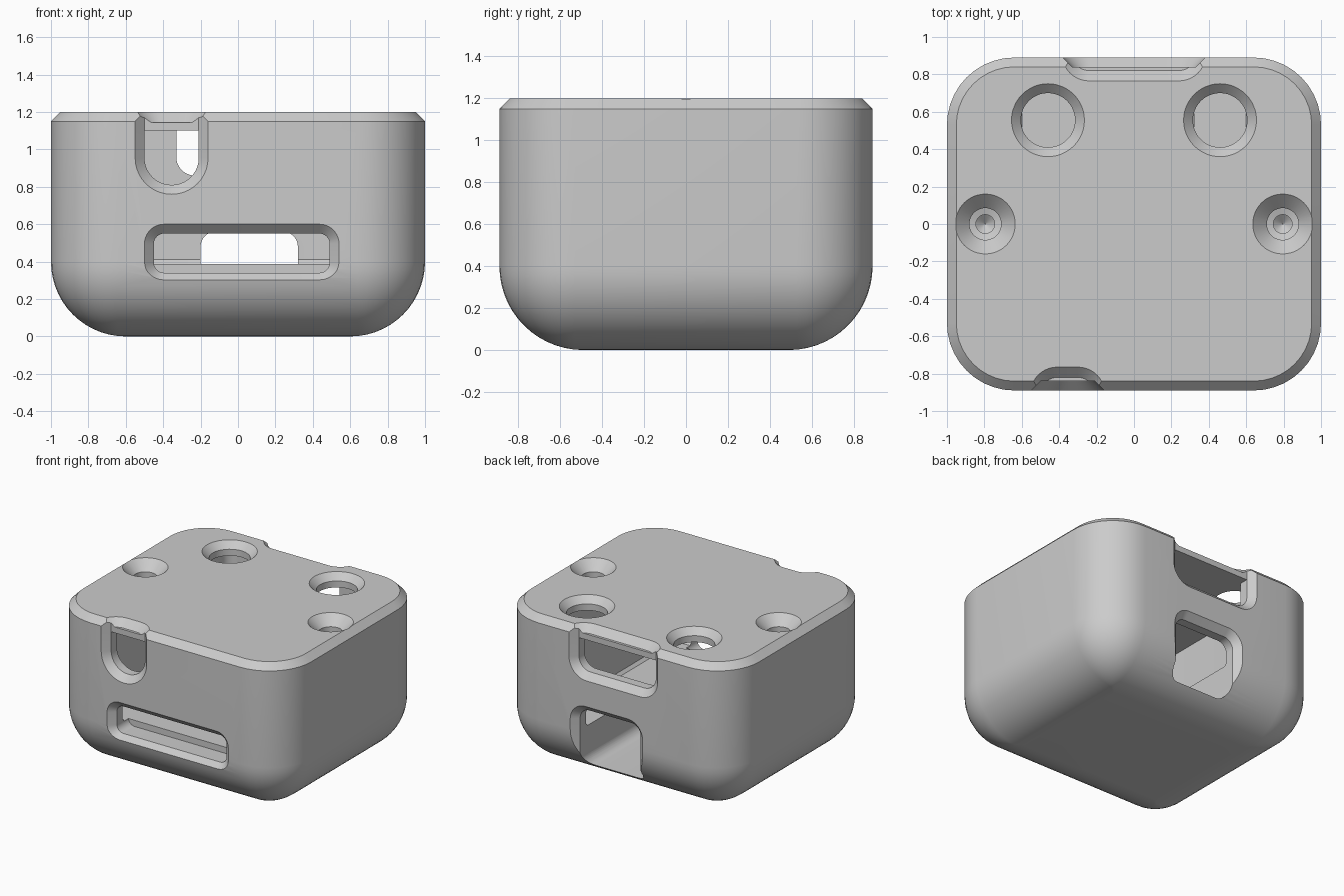
import bpy, bmesh
from math import sin, cos, pi, radians, sqrt

cube = bpy.data.objects.get("Cube")
if cube:
    bpy.data.objects.remove(cube, do_unlink=True)

W, D, H = 1.0, 0.89, 1.2        # half width, half depth, height
CORNER, FILLET, BEVEL = 0.36, 0.4, 0.05

gray = bpy.data.materials.new("light gray plastic")
gray.use_nodes = True
color = (0.6, 0.6, 0.6, 1)
gray.diffuse_color = color
gray.node_tree.nodes["Principled BSDF"].inputs["Base Color"].default_value = color


def rounded(u0, u1, v0, v1, r, grow=0.0, n=10):
    """Outline of a rounded rectangle, optionally grown outward."""
    u0, u1, v0, v1, r = u0 - grow, u1 + grow, v0 - grow, v1 + grow, r + grow
    pts = []
    for k, (cu, cv) in enumerate([(u1 - r, v1 - r), (u0 + r, v1 - r),
                                  (u0 + r, v0 + r), (u1 - r, v0 + r)]):
        for i in range(n + 1):
            a = (k + i / n) * pi / 2
            pts.append((cu + r * cos(a), cv + r * sin(a)))
    return pts


def circle(x, y, r, n=48):
    return [(x + r * cos(2 * pi * i / n), y + r * sin(2 * pi * i / n)) for i in range(n)]


def loft(name, sections, axis="z"):
    """Closed solid through outlines, each placed at a position on the axis."""
    bm = bmesh.new()
    rings = []
    for pos, pts in sections:
        rings.append([bm.verts.new((u, v, pos) if axis == "z" else (u, pos, v))
                      for u, v in pts])
    count = len(rings[0])
    for a, b in zip(rings, rings[1:]):
        for i in range(count):
            j = (i + 1) % count
            bm.faces.new((a[i], a[j], b[j], b[i]))
    bm.faces.new(rings[0])
    bm.faces.new(rings[-1])
    bmesh.ops.recalc_face_normals(bm, faces=bm.faces)
    mesh = bpy.data.meshes.new(name)
    bm.to_mesh(mesh)
    bm.free()
    obj = bpy.data.objects.new(name, mesh)
    bpy.context.collection.objects.link(obj)
    return obj


def cut(obj, cutter):
    """Subtract a cutter and throw it away."""
    bpy.context.view_layer.objects.active = obj
    mod = obj.modifiers.new("cut", "BOOLEAN")
    mod.operation, mod.solver, mod.object = "DIFFERENCE", "EXACT", cutter
    bpy.ops.object.modifier_apply(modifier=mod.name)
    bpy.data.objects.remove(cutter, do_unlink=True)


def port(side, x0, x1, z0, z1, r, inner):
    """Chamfered opening through the front (-1) or back (1) wall."""
    face = side * D
    steps = [(0.02, 0.07), (-BEVEL, 0), (inner - D, 0)]
    cut(case, loft("port", [(face + side * d, rounded(x0, x1, z0, z1, r, g))
                            for d, g in steps], "y"))


def open_port(side, x0, x1, z0, z1, r):
    """Opening whose chamfered rim runs out through the top edge."""
    face = side * D
    port(side, x0, x1, z0, z1, 0.005, 0.7) if r == 0 else None
    # the through hole has a round bottom and a flat top
    hole = [p for p in rounded(x0, x1, z0, z1 + r + 0.1, r)]
    hole = [(u, min(v, z1 + 0.001 * abs(u - x0))) for u, v in hole]
    flat = [(x1, z1), (x0, z1)] + [p for p in rounded(x0, x1, z0, z1 + 0.5, r)[22:]]
    cut(case, loft("hole", [(face + side * 0.02, flat), (side * 0.7, flat)], "y"))
    # shallow rim recess
    cut(case, loft("rim", [(face + side * d, rounded(x0, x1, z0, 1.8, r, g))
                           for d, g in [(0.02, 0.07), (-BEVEL, 0)]], "y"))
    # sloped notch in the lid above the opening
    ys = sorted((side * (D - 0.07), side * 1.2))
    cut(case, loft("notch", [(z, rounded(x0, x1, *ys, 0.09, g))
                             for z, g in [(1.145, 0), (1.225, 0.08)]]))


# outer case: rounded bottom, upright walls, bevelled top edge
profile = []
for i in range(15):
    a = i / 14 * pi / 2
    profile.append((FILLET * (1 - cos(a)), FILLET * (1 - sin(a))))
profile = [(z, d) for z, d in profile] + [(H - BEVEL, 0), (H, BEVEL)]
case = loft("case", [(z, rounded(d - W, W - d, d - D, D - d, max(CORNER - d, 0.01)))
                     for z, d in profile])

# inner chamber with a bevelled floor edge, and the deep channel at the back
cut(case, loft("chamber", [(z, rounded(-0.62, 0.62, -0.77, 0.77, 0.08, g))
                           for z, g in [(0.388, -0.02), (0.41, 0), (1.1, 0)]]))
cut(case, loft("channel", [(y, rounded(-0.2, 0.32, 0.1, 0.56, 0.08))
                           for y in (-0.4, 0.8)], "y"))

# ports in the front and back walls
port(-1, -0.45, 0.49, 0.34, 0.55, 0.055, 0.7)
port(1, -0.2, 0.32, 0.1, 0.56, 0.08, 0.7)
open_port(-1, -0.5, -0.21, 0.81, 1.1, 0.144)
open_port(1, -0.33, 0.33, 0.86, 1.1, 0.1)

# holes in the lid, mirrored left and right
for s in (-1, 1):
    button = [(1.22, 0.215), (1.15, 0.145), (1.0, 0.145)]
    cut(case, loft("button_hole", [(z, circle(s * 0.46, 0.555, r)) for z, r in button]))
    screw = [(1.22, 0.18), (1.125, 0.085), (1.0, 0.085), (0.99, 0.05),
             (0.5, 0.05), (0.46, 0.002)]
    cut(case, loft("screw_hole", [(z, circle(s * 0.795, 0, r)) for z, r in screw]))

# finish
case.data.materials.clear()
case.data.materials.append(gray)
for poly in case.data.polygons:
    poly.material_index = 0
bpy.ops.object.select_all(action="DESELECT")
case.select_set(True)
bpy.context.view_layer.objects.active = case
bpy.ops.object.shade_smooth_by_angle(angle=radians(25))
